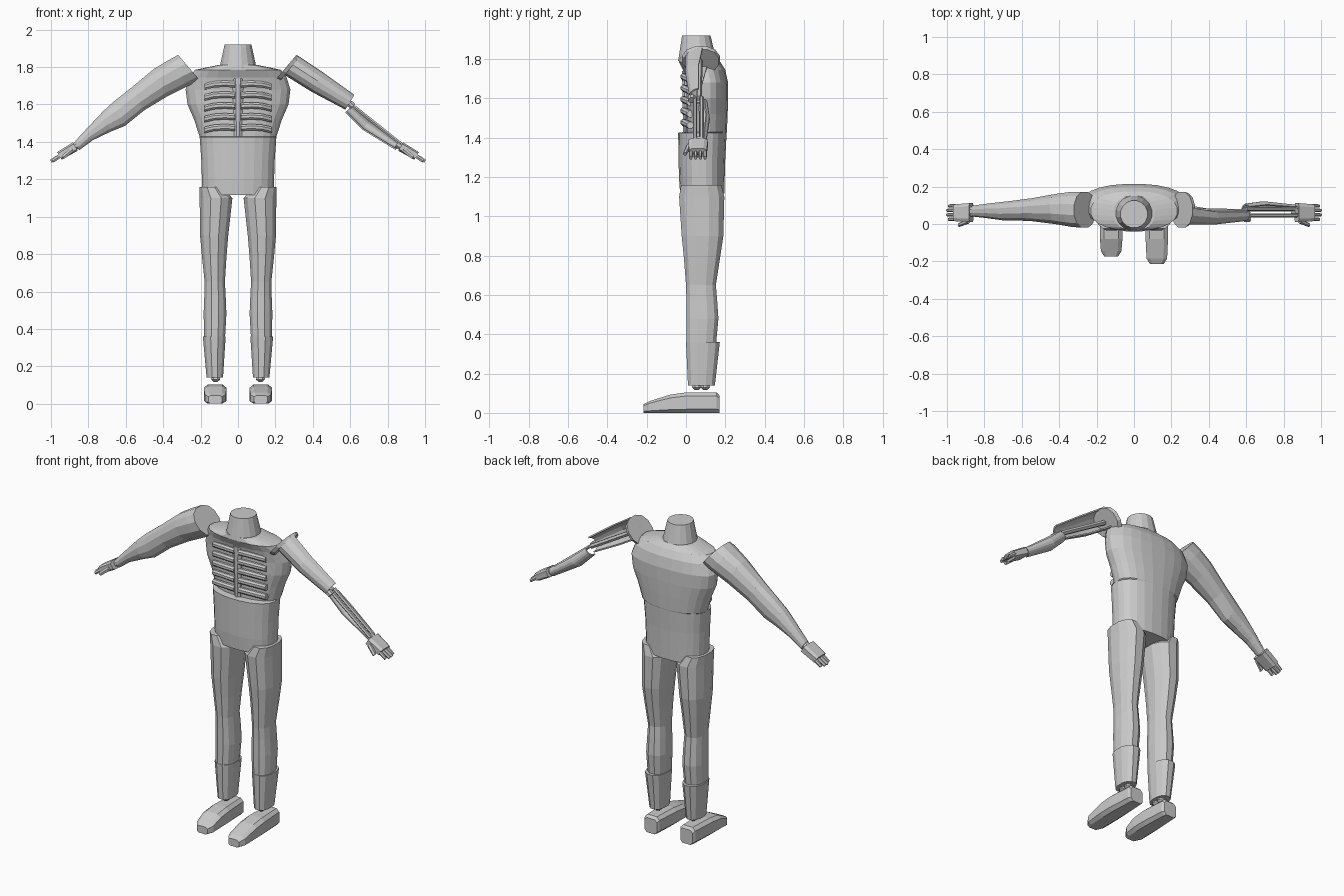
import bpy, bmesh, math
from mathutils import Vector as V

cube = bpy.data.objects.get("Cube")
if cube:
    bpy.data.objects.remove(cube)

grey = bpy.data.materials.new("light_grey")
grey.use_nodes = True
grey.diffuse_color = (0.6, 0.6, 0.6, 1)
grey.node_tree.nodes["Principled BSDF"].inputs["Base Color"].default_value = grey.diffuse_color


def finish(bm, name):
    bmesh.ops.recalc_face_normals(bm, faces=bm.faces)
    me = bpy.data.meshes.new(name)
    bm.to_mesh(me)
    bm.free()
    me.materials.append(grey)
    ob = bpy.data.objects.new(name, me)
    bpy.context.collection.objects.link(ob)
    return ob


def loft(name, rings, n=12, p=2.0, side=1):
    """Skin closed rings given as (centre, u, v); side=-1 mirrors in x."""
    bm = bmesh.new()
    k = 1 / math.cos(math.pi / n) ** (2 / p)
    soft = lambda t: math.copysign(abs(t) ** (2 / p), t) * k
    rows = []
    for c, u, v in rings:
        row = []
        for i in range(n):
            a = (i + 0.5) * math.tau / n
            q = c + u * soft(math.cos(a)) + v * soft(math.sin(a))
            row.append(bm.verts.new((q.x * side, q.y, q.z)))
        rows.append(row)
    for a, b in zip(rows, rows[1:]):
        for i in range(n):
            j = (i + 1) % n
            bm.faces.new((a[i], a[j], b[j], b[i]))
    bm.faces.new(rows[0])
    bm.faces.new(rows[-1])
    return finish(bm, name)


def shell(name, rings, start, end, n=7):
    """Open half tube with a thin wall."""
    bm = bmesh.new()
    rows = []
    for c, u, v in rings:
        angles = [math.radians(start + (end - start) * i / n) for i in range(n + 1)]
        rows.append([bm.verts.new(c + u * math.cos(a) + v * math.sin(a)) for a in angles])
    for a, b in zip(rows, rows[1:]):
        for i in range(n):
            bm.faces.new((a[i], a[i + 1], b[i + 1], b[i]))
    ob = finish(bm, name)
    wall = ob.modifiers.new("wall", "SOLIDIFY")
    wall.thickness = 0.008
    wall.offset = 0
    return ob


def level(z, x0, x1, y0, y1):
    return (V(((x0 + x1) / 2, (y0 + y1) / 2, z)),
            V(((x1 - x0) / 2, 0, 0)), V((0, (y1 - y0) / 2, 0)))


def span(xt, zt, xb, zb, y0, y1):
    """Ring across a limb from its top edge to its bottom edge."""
    return (V(((xt + xb) / 2, (y0 + y1) / 2, (zt + zb) / 2)),
            V(((xt - xb) / 2, 0, (zt - zb) / 2)), V((0, (y1 - y0) / 2, 0)))


def beam(name, a, b, wy, h, n=6, side=1, taper=1.0, p=2.0):
    a, b = V(a), V(b)
    up = (b - a).cross(V((0, 1, 0))).normalized() * h
    w = V((0, wy, 0))
    return loft(name, [(a, up, w), (b, up * taper, w * taper)], n, p, side)


# Torso with a recessed chest, neck on top
torso = [(1.115, .19, -.03, .195), (1.2, .193, -.036, .197), (1.3, .196, -.038, .2),
         (1.425, .205, -.04, .207), (1.43, .206, .0, .208), (1.52, .235, .0, .212),
         (1.6, .27, .0, .214), (1.68, .28, .0, .214), (1.745, .26, -.015, .2),
         (1.785, .23, -.035, .175), (1.81, .11, -.035, .15)]
loft("torso", [level(z, -w, w, f, b) for z, w, f, b in torso], 24, 2.3)
loft("neck", [level(1.79, -.1, .1, -.04, .155), level(1.92, -.072, .072, -.02, .125)], 16)

# Rib cage
loft("sternum", [level(1.43, -.02, .02, -.015, .02), level(1.74, -.03, .03, -.02, .02)], 8)
for side, word in ((1, "left"), (-1, "right")):
    for i in range(5):
        z = 1.475 + 0.058 * i
        path = [(.015, -.008, 0), (.07, -.012, .004), (.13, -.002, 0), (.18, .022, -.012)]
        loft(f"{word}_rib", [(V((x, y, z + dz)), V((0, 0, .017)), V((0, .016, 0)))
                             for x, y, dz in path], 8, 2, side)

# Legs, ankle cuffs, ankle joints and feet
leg = [(1.16, .085, .207, -.025, .18), (1.1, .03, .205, -.035, .195),
       (.9, .052, .203, -.022, .19), (.78, .062, .192, -.01, .172),
       (.65, .07, .178, .0, .152), (.58, .066, .18, .002, .158),
       (.48, .062, .184, .002, .165), (.34, .07, .18, .002, .152)]
for side, word, toe in ((1, "left", -.215), (-1, "right", -.175)):
    loft(f"{word}_leg", [level(*r) for r in leg], 12, 2.3, side)
    loft(f"{word}_ankle_cuff", [level(.36, .066, .188, .0, .172),
                                level(.14, .08, .168, .01, .147)], 12, 2.3, side)
    for y in (.055, .098):
        loft(f"{word}_ankle_joint", [level(.15, .1, .14, y - .02, y + .02),
                                     level(.13, .095, .145, y - .025, y + .025),
                                     level(.117, .11, .13, y - .01, y + .01)], 8, 2, side)
    sole = [(.17, .042, .09), (.155, .05, .104), (.0, .06, .104),
            (-.08, .06, .093), (toe + .03, .055, .06), (toe, .036, .045)]
    loft(f"{word}_foot", [(V((.122, y, h / 2)), V((w, 0, 0)), V((0, 0, h / 2)))
                          for y, w, h in sole], 8, 4, side)

# Full right arm
arm = [(.32, 1.865, .205, 1.73, -.02, .172), (.375, 1.835, .265, 1.7, -.015, .172),
       (.45, 1.79, .375, 1.645, .0, .16), (.57, 1.69, .5, 1.57, .015, .138),
       (.665, 1.615, .605, 1.485, .02, .125), (.72, 1.565, .68, 1.455, .02, .118),
       (.8, 1.48, .775, 1.41, .032, .108), (.87, 1.405, .85, 1.355, .04, .098)]
loft("right_arm", [span(*r) for r in arm], 12, 2.2, -1)

# Left arm: shoulder plate, open shells and bare bones
loft("left_shoulder_plate", [span(.312, 1.865, .2, 1.73, -.02, .172),
                             span(.325, 1.85, .225, 1.725, -.01, .165)], 12, 2.2)
shell("left_upper_arm_shell", [span(.315, 1.86, .25, 1.76, .0, .17),
                               span(.45, 1.77, .395, 1.67, .0, .13),
                               span(.62, 1.648, .575, 1.575, .02, .11)], -195, 0)
shell("left_forearm_shell", [span(.62, 1.6, .575, 1.56, .03, .105),
                             span(.715, 1.52, .665, 1.47, .025, .118),
                             span(.87, 1.4, .845, 1.36, .04, .1)], 40, 185)
beam("left_upper_arm_bone", (.26, .07, 1.8), (.6, .065, 1.6), .013, .013)
beam("left_elbow", (.595, .03, 1.607), (.615, .03, 1.59), .02, .018, 8)
for y in (.045, .08):
    beam("left_forearm_bone", (.6, y, 1.605), (.87, y, 1.39), .009, .009)

# Hands with four fingers and a thumb
for side, word in ((1, "left"), (-1, "right")):
    beam(f"{word}_wrist", (.85, .068, 1.39), (.89, .065, 1.362), .026, .02, 8, side)
    beam(f"{word}_palm", (.87, .062, 1.375), (.955, .06, 1.325), .05, .026, 8, side, .9, 4)
    for i in range(4):
        y = .025 + .024 * i
        tip = .99 if i in (0, 3) else 1.0
        beam(f"{word}_finger", (.945, y, 1.33), (tip, y, 1.297), .009, .011, 6, side, .8)
    beam(f"{word}_thumb", (.885, .015, 1.36), (.935, -.005, 1.318), .012, .013, 6, side, .8)
